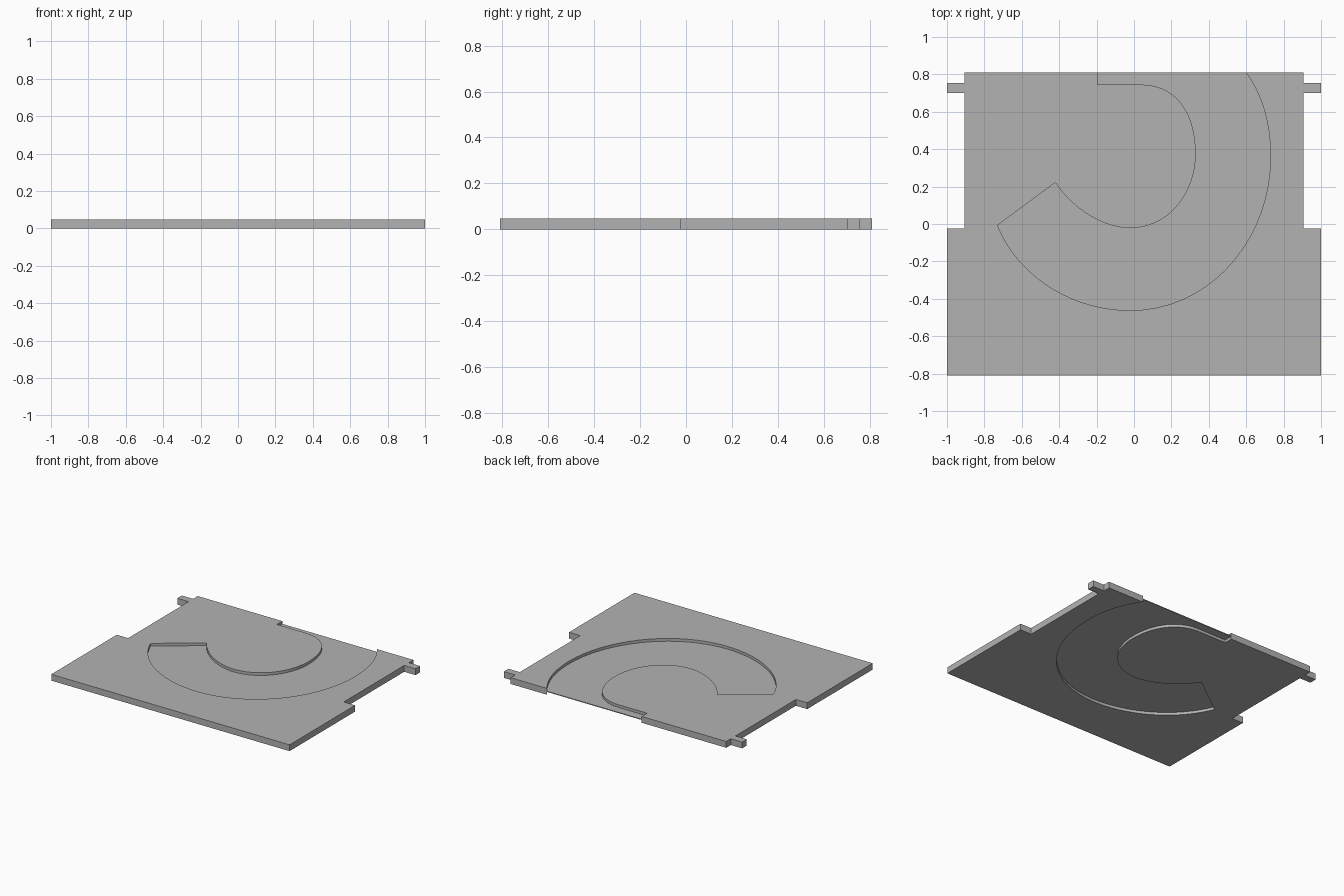
import bpy
import bmesh
from mathutils import Vector
from mathutils.geometry import interpolate_bezier

cube = bpy.data.objects.get("Cube")
if cube:
    bpy.data.objects.remove(cube, do_unlink=True)

THICKNESS = 0.048
FLOOR = 0.006
BACK = 0.81

grey = bpy.data.materials.new("plain grey")
grey.use_nodes = True
colour = (0.45, 0.45, 0.45, 1)
grey.diffuse_color = colour
grey.node_tree.nodes["Principled BSDF"].inputs["Base Color"].default_value = colour


def curve(*knots, steps=18):
    """Chain cubic segments: knot, handle, handle, knot, handle, ..."""
    pts = []
    for i in range(0, len(knots) - 1, 3):
        a, ha, hb, b = (Vector((*k, 0)) for k in knots[i:i + 4])
        part = interpolate_bezier(a, ha, hb, b, steps)
        pts += [p.to_2d() for p in (part if not pts else part[1:])]
    return pts


def slab(name, outline, z, height):
    """Extrude a flat outline upward into a solid."""
    bm = bmesh.new()
    base = bm.faces.new([bm.verts.new((p[0], p[1], z)) for p in outline])
    top = bmesh.ops.extrude_face_region(bm, geom=[base], use_keep_orig=True)
    verts = [v for v in top["geom"] if isinstance(v, bmesh.types.BMVert)]
    bmesh.ops.translate(bm, verts=verts, vec=(0, 0, height))
    bmesh.ops.recalc_face_normals(bm, faces=bm.faces)
    mesh = bpy.data.meshes.new(name)
    bm.to_mesh(mesh)
    bm.free()
    mesh.materials.append(grey)
    obj = bpy.data.objects.new(name, mesh)
    bpy.context.collection.objects.link(obj)
    bpy.ops.object.select_all(action="DESELECT")
    obj.select_set(True)
    bpy.context.view_layer.objects.active = obj
    bpy.ops.object.shade_smooth_by_angle(angle=0.5)
    return obj


# Edges of the curved channel
outer = curve((-0.73, -0.007), (-0.62, -0.28), (-0.33, -0.462), (-0.02, -0.462),
              (0.4, -0.462), (0.73, -0.09), (0.73, 0.36),
              (0.73, 0.53), (0.69, 0.68), (0.6, BACK))
inner = curve((-0.42, 0.222), (-0.33, 0.08), (-0.16, -0.022), (-0.02, -0.022),
              (0.18, -0.022), (0.33, 0.16), (0.33, 0.375),
              (0.33, 0.6), (0.22, 0.745), (0.04, 0.745))
inner += [Vector((-0.195, 0.745)), Vector((-0.195, BACK))]

# Stepped side with a locating tab, mirrored for the other side
side = [(1, -BACK), (1, -0.025), (0.905, -0.025), (0.905, 0.7),
        (1, 0.7), (1, 0.755), (0.905, 0.755), (0.905, BACK)]
mirrored = [(-x, y) for x, y in reversed(side)]

# Full-thickness plate around the channel
slab("plate", side + outer[::-1] + inner + mirrored, 0, THICKNESS)

# Thin web at mid height, recessed from both faces
slab("channel_floor", outer + inner[::-1], (THICKNESS - FLOOR) / 2, FLOOR)
